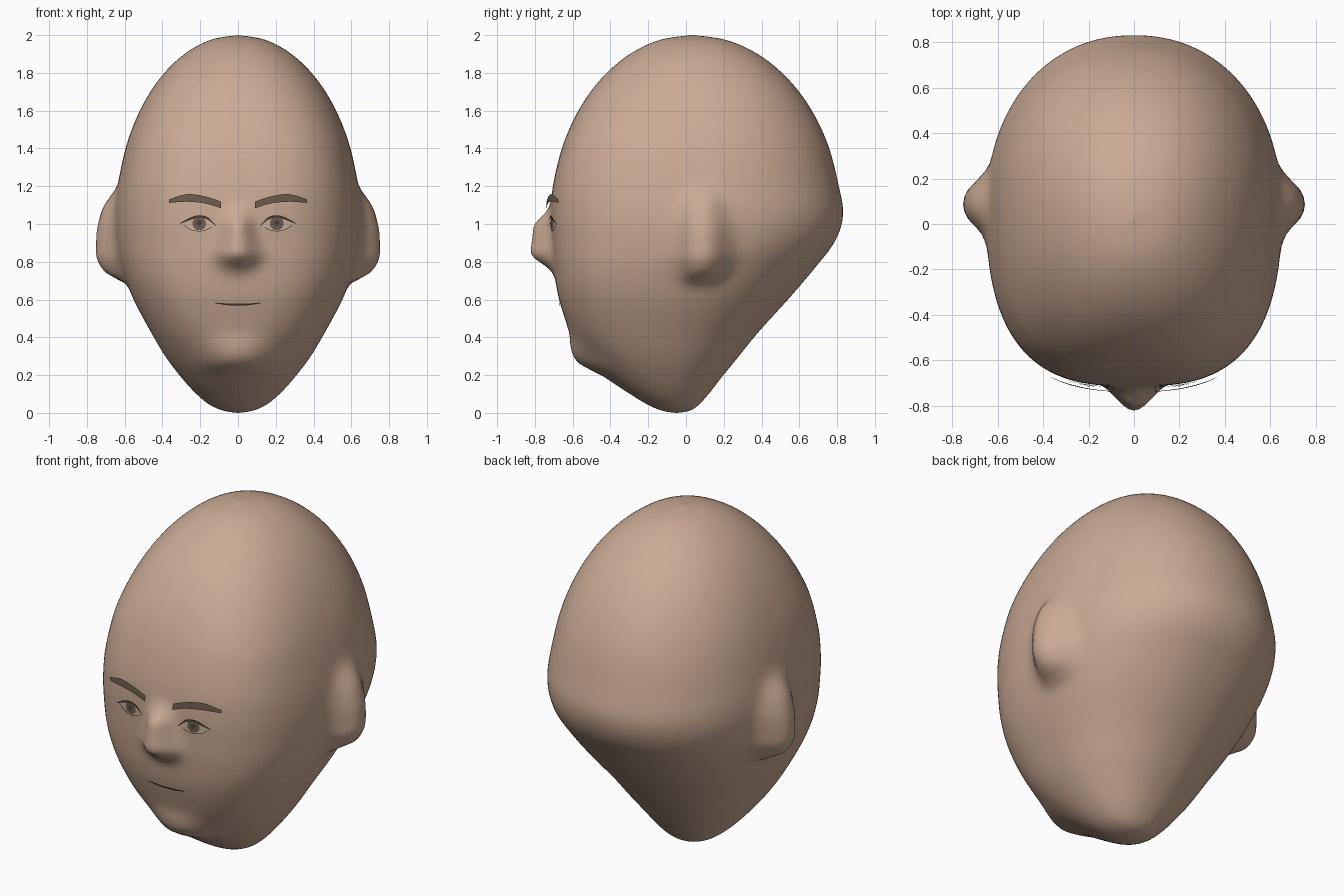
import bpy, bmesh, math
from mathutils import Vector
from mathutils.bvhtree import BVHTree

cube = bpy.data.objects.get("Cube")
if cube:
    bpy.data.objects.remove(cube, do_unlink=True)


def material(name, rgb):
    m = bpy.data.materials.new(name)
    m.use_nodes = True
    m.diffuse_color = (*rgb, 1)
    bsdf = m.node_tree.nodes["Principled BSDF"]
    bsdf.inputs["Base Color"].default_value = (*rgb, 1)
    bsdf.inputs["Roughness"].default_value = 0.8
    return m


SKIN = material("skin", (0.595, 0.405, 0.297))
BROW = material("brow brown", (0.145, 0.107, 0.075))
LINE = material("dark line", (0.07, 0.05, 0.035))
IRIS = material("iris brown", (0.16, 0.113, 0.087))
PUPIL = material("pupil", (0.07, 0.05, 0.042))
WHITE = material("eye white", (0.60, 0.45, 0.35))


def add_object(name, bm, mat):
    mesh = bpy.data.meshes.new(name)
    bm.to_mesh(mesh)
    bm.free()
    mesh.materials.append(mat)
    mesh.shade_smooth()
    obj = bpy.data.objects.new(name, mesh)
    bpy.context.collection.objects.link(obj)
    return obj


def lerp(keys, t):
    """Piecewise linear value at t, clamped at both ends."""
    if t <= keys[0][0]:
        return keys[0][1]
    for (a, va), (b, vb) in zip(keys, keys[1:]):
        if t <= b:
            return va + (vb - va) * (t - a) / (b - a)
    return keys[-1][1]


def falloff(t):
    """Soft bump: 1 at t = 0, 0 beyond t = 1."""
    return math.cos(min(1, abs(t)) * math.pi / 2) ** 2


def spline(points, steps):
    """Catmull-Rom curve through points of any dimension."""
    pts = [Vector(p) for p in points]
    pts = [pts[0]] + pts + [pts[-1]]
    out = []
    for a, b, c, d in zip(pts, pts[1:], pts[2:], pts[3:]):
        for i in range(steps):
            t = i / steps
            out.append(0.5 * (2 * b + (c - a) * t + (2 * a - 5 * b + 4 * c - d) * t * t
                              + (3 * b - a - 3 * c + d) * t ** 3))
    return out + [pts[-1]]


# Jaw to temple sections: height, half width, front, back
SECTIONS = [
    (0, 0, -.05, -.05), (.01, .07, -.12, .015), (.04, .145, -.195, .065), (.1, .22, -.295, .12),
    (.19, .302, -.41, .19), (.3, .385, -.52, .28), (.43, .462, -.61, .385), (.6, .553, -.672, .54),
    (.77, .617, -.70, .685), (.91, .645, -.71, .79), (1.05, .652, -.715, .832)]
# The cranium is a quarter ellipse in each direction
for degrees in range(12, 91, 13):
    c, s = math.cos(math.radians(degrees)), math.sin(math.radians(degrees))
    SECTIONS.append((1 + s, .65 * c, .03 - .75 * c, .035 + .79 * c))

NOSE_DEPTH = [(.73, 0), (.77, .03), (.83, .125), (.94, .105), (1, .1), (1.06, .025), (1.12, 0)]
NOSE_WIDTH = [(.76, .16), (.84, .17), (1, .11)]
CHIN_DEPTH = [(.1, 0), (.19, .02), (.26, .085), (.31, .075), (.42, .01), (.5, 0)]
EAR_HEIGHT = [(.69, 0), (.73, .11), (.82, .128), (.95, .105), (1.09, .07), (1.2, 0)]
EAR_DEPTH = [(-.2, 0), (-.12, .22), (-.06, .82), (0, 1), (.07, .9), (.12, .45), (.19, 0)]
EAR_SIZE = [(.7, .75), (.82, 1), (1, .95), (1.2, .6)]


def head_point(section, angle):
    z, w, front, back = section
    mid, half = (front + back) / 2, (back - front) / 2
    c, s = math.cos(angle), math.sin(angle)
    # the face is squarer than the back of the skull
    n = 2.15 + .65 * max(0, -s) ** .5 * lerp([(.1, 0), (.7, 1), (1.4, 1), (1.95, 0)], z)
    r = (abs(c) ** n + abs(s) ** n) ** (-1 / n)
    x, y = w * r * c, mid + half * r * s
    if s < 0:
        y -= lerp(NOSE_DEPTH, z) * falloff(x / lerp(NOSE_WIDTH, z))
        y -= lerp(CHIN_DEPTH, z) * falloff(x / .3)
    ear = lerp(EAR_DEPTH, (y - .08) / lerp(EAR_SIZE, z))
    return x + math.copysign(lerp(EAR_HEIGHT, z) * ear, c), y, z


# Head with nose, chin and ears in one skin
COLUMNS = 160
bm = bmesh.new()
rings = [[bm.verts.new(head_point(s, math.tau * i / COLUMNS)) for i in range(COLUMNS)]
         for s in spline(SECTIONS, 6)]
for low, high in zip(rings, rings[1:]):
    for i in range(COLUMNS):
        j = (i + 1) % COLUMNS
        bm.faces.new((low[i], low[j], high[j], high[i]))
bmesh.ops.remove_doubles(bm, verts=bm.verts, dist=1e-5)
for _ in range(3):
    bmesh.ops.smooth_vert(bm, verts=bm.verts, factor=.4,
                          use_axis_x=True, use_axis_y=True, use_axis_z=False)
bmesh.ops.recalc_face_normals(bm, faces=bm.faces)
surface = BVHTree.FromBMesh(bm)
add_object("head", bm, SKIN)


def on_face(x, z, lift):
    hit = surface.ray_cast(Vector((x, -2, z)), Vector((0, 1, 0)))[0]
    return x, hit.y - lift, z


def face_strip(name, upper, lower, mat, lift, side=1):
    """Thin plate lying on the face between two curves that run along +x."""
    top, bottom = spline(upper, 6), spline(lower, 6)
    bm = bmesh.new()
    rows = []
    for a, b in zip(top, bottom):
        rows.append([bm.verts.new(on_face(side * p.x, p.y, lift))
                     for p in (a, a.lerp(b, .5), b)])
    for p, q in zip(rows, rows[1:]):
        for k in range(2):
            loop = (p[k], p[k + 1], q[k + 1], q[k])
            bm.faces.new(loop if side > 0 else loop[::-1])
    add_object(name, bm, mat)


def face_disc(name, x, z, radius, mat, lift):
    bm = bmesh.new()
    bmesh.ops.create_circle(bm, cap_ends=True, cap_tris=True, segments=20, radius=radius)
    for v in bm.verts:
        v.co = on_face(x + v.co.x, z + v.co.y, lift)
    bmesh.ops.recalc_face_normals(bm, faces=bm.faces)
    if sum(f.normal.y for f in bm.faces) > 0:
        bmesh.ops.reverse_faces(bm, faces=bm.faces)
    add_object(name, bm, mat)


# Brows and eyes
LID = [(.12, .995), (.16, 1.035), (.205, 1.046), (.25, 1.035), (.305, 1.005)]
LID_UNDER = [(.12, .99), (.16, 1.022), (.205, 1.032), (.25, 1.022), (.305, 1.0)]
LOWER_LID = [(.14, .985), (.165, .972), (.205, .964), (.25, .972), (.285, .995)]
for label, side in (("left", 1), ("right", -1)):
    face_strip(label + "_brow", [(.09, 1.118), (.17, 1.145), (.27, 1.158), (.365, 1.13)],
               [(.09, 1.083), (.17, 1.108), (.27, 1.118), (.365, 1.112)], BROW, .025, side)
    face_strip(label + "_eye_white", LID_UNDER, LOWER_LID, WHITE, .005, side)
    face_strip(label + "_upper_lid", LID, LID_UNDER, LINE, .012, side)
    face_strip(label + "_lower_lid", LOWER_LID, [(x, z - .003) for x, z in LOWER_LID],
               BROW, .009, side)
    face_disc(label + "_iris", side * .205, 1.003, .036, IRIS, .008)
    face_disc(label + "_pupil", side * .205, 1.006, .014, PUPIL, .011)

# Mouth line
face_strip("mouth", [(-.12, .584), (-.06, .58), (0, .578), (.06, .58), (.12, .584)],
           [(-.12, .58), (-.06, .571), (0, .568), (.06, .571), (.12, .58)], LINE, .008)
